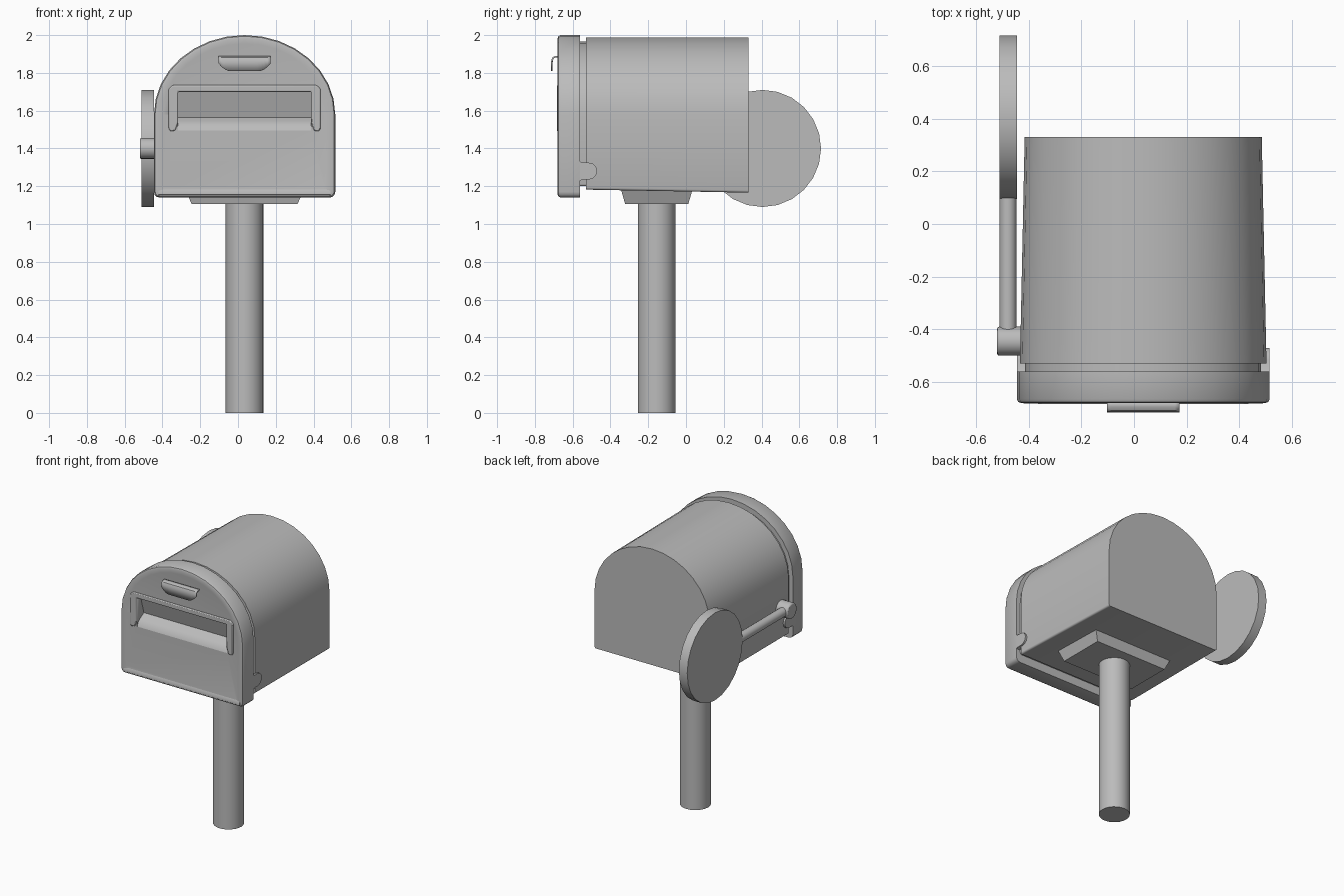
import bpy, bmesh, math

if "Cube" in bpy.data.objects:
    bpy.data.objects.remove(bpy.data.objects["Cube"])

CX = 0.035  # centre line of the box and post
grey = bpy.data.materials.new("grey metal")
grey.diffuse_color = (0.5, 0.5, 0.5, 1)
grey.use_nodes = True
grey.node_tree.nodes["Principled BSDF"].inputs["Base Color"].default_value = grey.diffuse_color


def finish(name, bm, bevel=0, angle=35):
    bmesh.ops.recalc_face_normals(bm, faces=bm.faces)
    me = bpy.data.meshes.new(name)
    bm.to_mesh(me)
    bm.free()
    ob = bpy.data.objects.new(name, me)
    bpy.context.collection.objects.link(ob)
    me.materials.append(grey)
    bpy.ops.object.select_all(action='DESELECT')
    ob.select_set(True)
    bpy.context.view_layer.objects.active = ob
    bpy.ops.object.shade_smooth_by_angle(angle=math.radians(angle))
    if bevel:
        m = ob.modifiers.new("bevel", 'BEVEL')
        m.width, m.segments, m.limit_method = bevel, 2, 'ANGLE'
    return ob


def loft(name, rings, **kw):
    """Skin a list of equal-length point rings and cap both ends."""
    bm = bmesh.new()
    loops = [[bm.verts.new(p) for p in r] for r in rings]
    n = len(loops[0])
    for a, b in zip(loops, loops[1:]):
        for i in range(n):
            j = (i + 1) % n
            bm.faces.new((a[i], a[j], b[j], b[i]))
    bm.faces.new(loops[0])
    bm.faces.new(loops[-1][::-1])
    return finish(name, bm, **kw)


def prism(name, pts, axis, lo, hi, **kw):
    """Extrude a profile: (y, z) along x or (x, z) along y."""
    def place(p, t):
        return (t, p[0], p[1]) if axis == 'x' else (p[0], t, p[1])
    return loft(name, [[place(p, t) for p in pts] for t in (lo, hi)], **kw)


def circle(u, v, r, n):
    return [(u + r * math.cos(2 * math.pi * i / n),
             v + r * math.sin(2 * math.pi * i / n)) for i in range(n)]


def arch(y, half, top, bottom, spring=1.58, r=0.03, n=16):
    """Mailbox outline: elliptical roof, straight sides, rounded bottom corners."""
    pts = [(CX + half * math.cos(math.pi * i / n), y,
            spring + (top - spring) * math.sin(math.pi * i / n)) for i in range(n + 1)]
    for side, start in ((-1, 180), (1, 270)):
        for k in range(4):
            a = math.radians(start + 30 * k)
            pts.append((CX + side * (half - r) + r * math.cos(a), y,
                        bottom + r + r * math.sin(a)))
    return pts


# Box body, slightly wider toward the front, with a narrower neck behind the door
loft("box_body", [arch(-0.53, 0.468, 1.988, 1.182, r=0.012),
                  arch(0.33, 0.45, 1.988, 1.166, r=0.012)])
loft("box_neck", [arch(-0.58, 0.448, 1.965, 1.2, r=0.012),
                  arch(-0.51, 0.448, 1.965, 1.2, r=0.012)])

# Door with rounded front rim
door = loft("door", [arch(-0.56, 0.48, 2.0, 1.14),
                     arch(-0.664, 0.48, 2.0, 1.14),
                     arch(-0.676, 0.474, 1.994, 1.146, r=0.027),
                     arch(-0.680, 0.462, 1.982, 1.158, r=0.022),
                     arch(-0.675, 0.435, 1.955, 1.185, r=0.015)])

# Finger recess cut into the door
cutter = prism("recess_cutter",
               [(-0.8, 1.70), (-0.64, 1.70), (-0.60, 1.565), (-0.635, 1.545),
                (-0.662, 1.525), (-0.675, 1.495), (-0.8, 1.495)],
               'x', CX - 0.352, CX + 0.352)
cutter.hide_render = True
cutter.hide_set(True)
cut = door.modifiers.new("recess", 'BOOLEAN')
cut.object, cut.operation, cut.solver = cutter, 'DIFFERENCE', 'EXACT'

# Raised hood around the recess
half = [(0.352, 1.70), (0.352, 1.54), (0.367, 1.495), (0.392, 1.49), (0.402, 1.505),
        (0.402, 1.715), (0.382, 1.735)]
prism("recess_hood", [(CX + x, z) for x, z in half] +
      [(CX - x, z) for x, z in half[::-1]], 'y', -0.684, -0.665, bevel=0.006)

# Rolled lip along the bottom of the door
prism("door_lip", [(-0.672, 1.19), (-0.681, 1.172), (-0.681, 1.155), (-0.67, 1.146)],
      'x', CX - 0.455, CX + 0.455)

# Hooked pull handle
bm = bmesh.new()
rows = []
for i in range(17):
    u = i / 8 - 1
    low = 1.81 + 0.04 * max(0, (abs(u) - 0.55) / 0.45) ** 2
    path = [(-0.672, 1.889), (-0.694, 1.889), (-0.707, 1.882), (-0.713, 1.867), (-0.715, low)]
    rows.append([bm.verts.new((CX + 0.137 * u, y, z)) for y, z in path])
for a, b in zip(rows, rows[1:]):
    for k in range(4):
        bm.faces.new((a[k], b[k], b[k + 1], a[k + 1]))
handle = finish("pull_handle", bm)
s = handle.modifiers.new("thickness", 'SOLIDIFY')
s.thickness, s.offset = 0.008, -1

# Hinge tabs on both sides of the door
tab = [(-0.57, 1.335), (-0.55, 1.325)]
tab += [(-0.515 + 0.045 * math.cos(math.radians(a)), 1.28 + 0.045 * math.sin(math.radians(a)))
        for a in range(90, -91, -30)]
tab += [(-0.55, 1.235), (-0.57, 1.225)]
for name, side in (("hinge_tab_left", -1), ("hinge_tab_right", 1)):
    prism(name, tab, 'x', CX + side * 0.445, CX + side * 0.48)

# Post and tapered mounting plate
loft("post", [[(x, y, z) for x, y in circle(CX, -0.155, 0.1, 24)] for z in (0, 1.15)])
loft("mounting_plate", [[(CX + sx * hx, -0.155 + sy * hy, z)
                         for sx, sy in ((-1, -1), (1, -1), (1, 1), (-1, 1))]
                        for z, hx, hy in ((1.105, 0.28, 0.167), (1.185, 0.315, 0.19))])

# Signal flag: pivot, arm and round paddle
prism("flag_pivot", circle(-0.445, 1.4, 0.055, 20), 'x', -0.52, -0.42, bevel=0.008)
loft("flag_arm", [[(x, y, z) for x, z in circle(-0.478, 1.4, 0.032, 16)] for y in (-0.43, 0.13)])
prism("flag_paddle", circle(0.405, 1.4, 0.31, 24), 'x', -0.51, -0.445)
